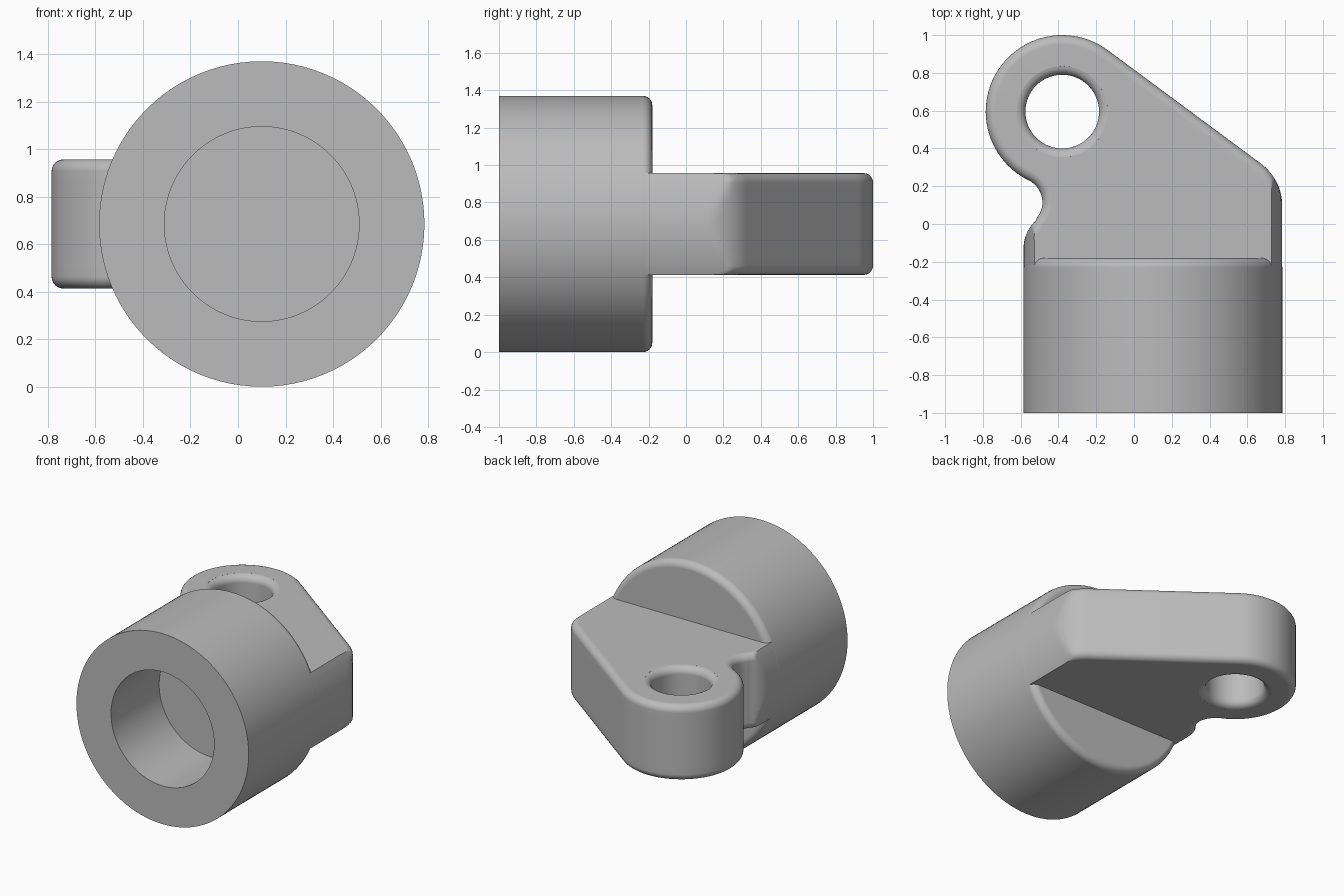
import bpy, bmesh
from math import sin, cos, pi, radians, sqrt

cube = bpy.data.objects.get("Cube")
if cube:
    bpy.data.objects.remove(cube, do_unlink=True)

AXIS_X, AXIS_Z, RADIUS = 0.10, 0.685, 0.685
HALF_PLATE, FILLET = 0.272, 0.05
HOLE = (-0.38, 0.595)

grey = bpy.data.materials.new("plain grey")
grey.use_nodes = True
grey.diffuse_color = (0.5, 0.5, 0.5, 1)
grey.node_tree.nodes["Principled BSDF"].inputs["Base Color"].default_value = (0.5, 0.5, 0.5, 1)


def arc(cx, cy, r, start, end, steps):
    angles = [radians(start + (end - start) * i / steps) for i in range(steps + 1)]
    return [(cx + r * cos(a), cy + r * sin(a)) for a in angles]


def skin(name, rings, closed=False):
    """Join equal rings of points into a solid, capping the ends."""
    bm = bmesh.new()
    loops = [[bm.verts.new(p) for p in ring] for ring in rings]
    n = len(loops[0])
    for a, b in zip(loops, loops[1:]):
        for i in range(n):
            j = (i + 1) % n
            bm.faces.new((a[i], a[j], b[j], b[i]))
    bm.faces.new(loops[0][::-1])
    bm.faces.new(loops[-1])
    bmesh.ops.recalc_face_normals(bm, faces=bm.faces)
    mesh = bpy.data.meshes.new(name)
    bm.to_mesh(mesh)
    bm.free()
    mesh.materials.append(grey)
    obj = bpy.data.objects.new(name, mesh)
    bpy.context.collection.objects.link(obj)
    return obj


def activate(obj):
    bpy.ops.object.select_all(action="DESELECT")
    obj.select_set(True)
    bpy.context.view_layer.objects.active = obj


def finish(obj):
    activate(obj)
    bpy.ops.object.shade_smooth_by_angle(angle=radians(30))
    obj.modifiers.new("flat caps", "WEIGHTED_NORMAL").keep_sharp = True


# Round socket body: lathe about the y axis, blind bore in the front
def socket_ring(r, y, n=96):
    return [(AXIS_X + x, y, AXIS_Z + z) for x, z in arc(0, 0, r, 0, 360, n)[:-1]]


profile = [(0.41, -0.453), (0.41, -1), (RADIUS, -1)]
profile += arc(RADIUS - FILLET, -0.18 - FILLET, FILLET, 0, 90, 6)
finish(skin("socket_body", [socket_ring(r, y) for r, y in profile]))


# Lug plate: outline of tangent arcs, inset toward the top and bottom edges
def outline(inset):
    pts = [(-0.585 + inset, -0.25)]
    pts += arc(-0.385, -0.13, 0.2 - inset, 180, 133, 8)
    pts += arc(-0.615, 0.115, 0.13 + inset, -47, 64, 16)[1:]
    pts += arc(*HOLE, 0.405 - inset, 244, 53.5, 48)[1:]
    pts += arc(0.505, 0.095, 0.28 - inset, 53.5, 0, 12)
    pts.append((0.785 - inset, -0.25))
    return pts


def plate_ring(z, inset):
    # The sides near the socket follow its round surface
    reach = sqrt((RADIUS - 0.001) ** 2 - z ** 2)
    ring = []
    for x, y in outline(inset):
        x = min(x, AXIS_X + reach)
        if y < 0.115:
            x = max(x, AXIS_X - reach)
        ring.append((x, y, AXIS_Z + z))
    return ring


edge = arc(-FILLET, HALF_PLATE - FILLET, FILLET, 0, 90, 6)
upper = [(z, -x) for x, z in edge]
flat = HALF_PLATE - FILLET
middle = [(flat * (i / 5 - 1), 0) for i in range(1, 10)]
levels = [(-z, i) for z, i in reversed(upper)] + middle + upper
plate = skin("lug_plate", [plate_ring(z, i) for z, i in levels])


# Pin hole with rounded rims
def hole_ring(r, z):
    return [(x, y, AXIS_Z + z) for x, y in arc(*HOLE, r, 0, 360, 64)[:-1]]


rim = [(r, z) for r, z in arc(0.195 + FILLET, flat, FILLET, 180, 95, 6)]
rim.append((0.195 + FILLET, HALF_PLATE + 0.02))
shape = [(r, -z) for r, z in reversed(rim)] + rim
cutter = skin("hole_cutter", [hole_ring(r, z) for r, z in shape])
cutter.hide_render = True
cut = plate.modifiers.new("pin hole", "BOOLEAN")
cut.operation, cut.object, cut.solver = "DIFFERENCE", cutter, "EXACT"
activate(plate)
bpy.ops.object.modifier_apply(modifier=cut.name)
bpy.data.objects.remove(cutter, do_unlink=True)
finish(plate)
